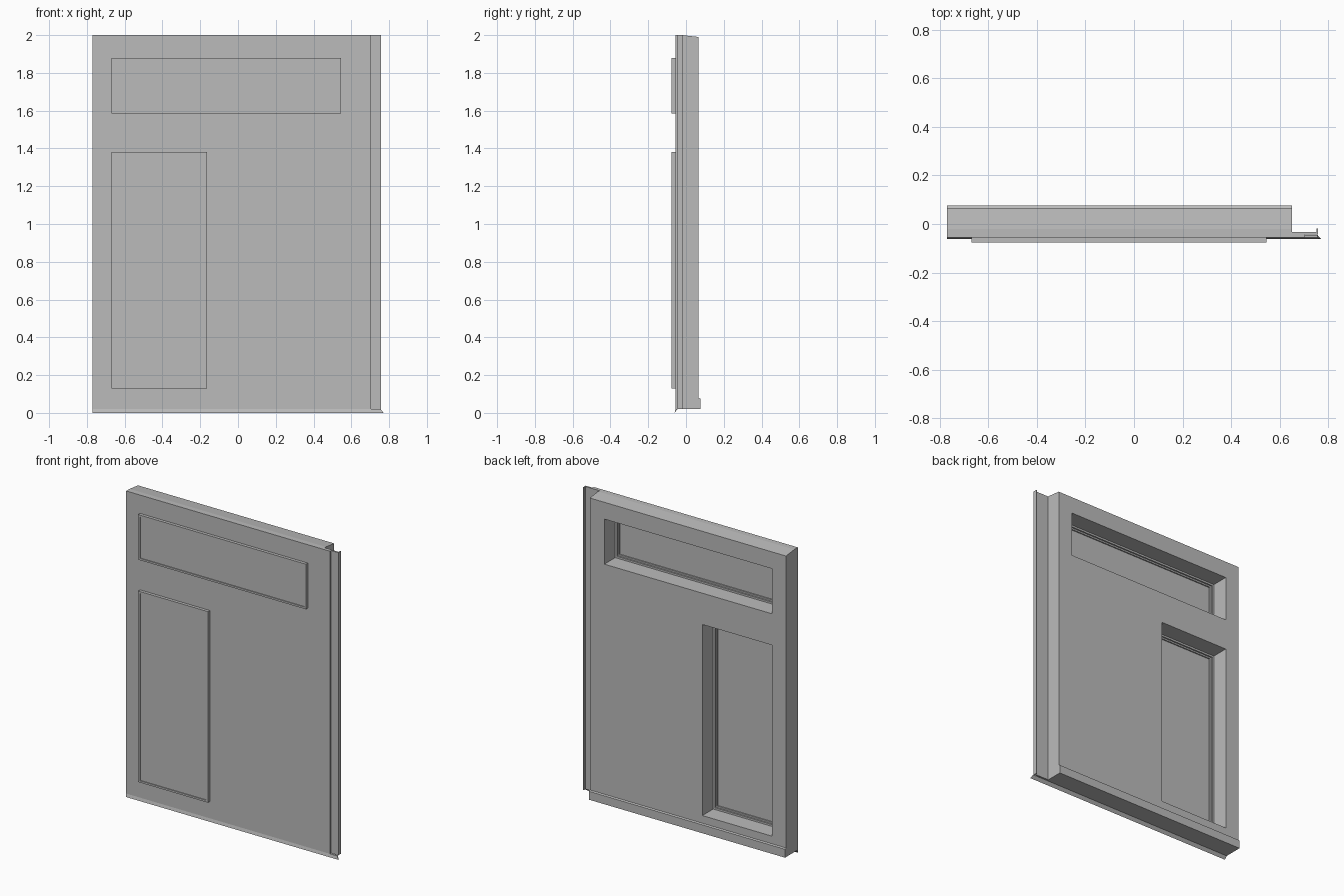
import bpy
import bmesh
from mathutils import Vector

cube = bpy.data.objects.get("Cube")
if cube:
    bpy.data.objects.remove(cube, do_unlink=True)

grey = bpy.data.materials.new("plain grey")
grey.use_nodes = True
grey.diffuse_color = (0.5, 0.5, 0.5, 1)
grey.node_tree.nodes["Principled BSDF"].inputs["Base Color"].default_value = (0.5, 0.5, 0.5, 1)


def prism(name, start, end):
    """Closed solid between two matching outlines."""
    bm = bmesh.new()
    a = [bm.verts.new(p) for p in start]
    b = [bm.verts.new(p) for p in end]
    bm.faces.new(a)
    bm.faces.new(b)
    n = len(a)
    for i in range(n):
        j = (i + 1) % n
        bm.faces.new((a[i], a[j], b[j], b[i]))
    bmesh.ops.recalc_face_normals(bm, faces=bm.faces)
    mesh = bpy.data.meshes.new(name)
    bm.to_mesh(mesh)
    bm.free()
    mesh.materials.append(grey)
    obj = bpy.data.objects.new(name, mesh)
    bpy.context.collection.objects.link(obj)
    return obj


def box(name, x0, x1, y0, y1, z0, z1):
    outline = [(x0, z0), (x1, z0), (x1, z1), (x0, z1)]
    return prism(name, [(x, y0, z) for x, z in outline], [(x, y1, z) for x, z in outline])


def cut(target, cutter):
    cutter.hide_render = True
    cutter.hide_set(True)
    cutter.display_type = 'WIRE'
    mod = target.modifiers.new("opening", 'BOOLEAN')
    mod.operation = 'DIFFERENCE'
    mod.solver = 'EXACT'
    mod.object = cutter


def ring(name, x0, x1, y0, y1, z0, z1, w):
    """Rectangular frame of width w, lying in the xz plane."""
    bm = bmesh.new()
    loops = []
    for y, d in ((y0, 0), (y1, 0), (y1, w), (y0, w)):
        pts = [(x0 + d, z0 + d), (x1 - d, z0 + d), (x1 - d, z1 - d), (x0 + d, z1 - d)]
        loops.append([bm.verts.new((x, y, z)) for x, z in pts])
    for k in range(4):
        a, b = loops[k], loops[(k + 1) % 4]
        for i in range(4):
            j = (i + 1) % 4
            bm.faces.new((a[i], a[j], b[j], b[i]))
    bmesh.ops.recalc_face_normals(bm, faces=bm.faces)
    mesh = bpy.data.meshes.new(name)
    bm.to_mesh(mesh)
    bm.free()
    mesh.materials.append(grey)
    obj = bpy.data.objects.new(name, mesh)
    bpy.context.collection.objects.link(obj)


LEFT, RIGHT, FRONT = -0.77, 0.65, -0.056

# Door leaf: side profile with a sloped top and a lip along the back of the foot
side = [(FRONT, 0.02), (0.076, 0.02), (0.076, 0.075), (0.066, 0.08),
        (0.066, 1.99), (-0.02, 2.0), (FRONT, 2.0)]
leaf = prism("door_leaf", [(LEFT, y, z) for y, z in side], [(RIGHT, y, z) for y, z in side])

# Stepped closing flange along the edge
section = [(RIGHT, FRONT), (0.705, FRONT), (0.705, -0.044), (0.757, -0.044),
           (0.757, -0.018), (0.752, -0.018), (0.752, -0.033), (RIGHT, -0.033)]
prism("edge_flange", [(x, y, 0.02) for x, y in section], [(x, y, 2.0) for x, y in section])

# Slanted drip seal under the door
drip = [(-0.045, 0.02), (FRONT, 0.02), (-0.061, 0.0)]
prism("drip_seal", [(LEFT, y, z) for y, z in drip],
      [(0.77 - z * 0.7, y, z) for y, z in drip])

# Windows: opening through the leaf, raised trim, inner seal and recessed pane
windows = {"upper": (-0.67, 0.545, 1.585, 1.88), "lower": (-0.67, -0.165, 0.13, 1.38)}
for name, (x0, x1, z0, z1) in windows.items():
    cut(leaf, box(name + "_opening_cutter", x0, x1, -0.2, 0.2, z0, z1))
    ring(name + "_window_trim", x0, x1, -0.076, -0.046, z0, z1, 0.012)
    t = 0.012
    ring(name + "_window_seal", x0 + t, x1 - t, -0.064, -0.056, z0 + t, z1 - t, 0.01)
    box(name + "_window_pane", x0 + t, x1 - t, -0.070, -0.064, z0 + t, z1 - t)
